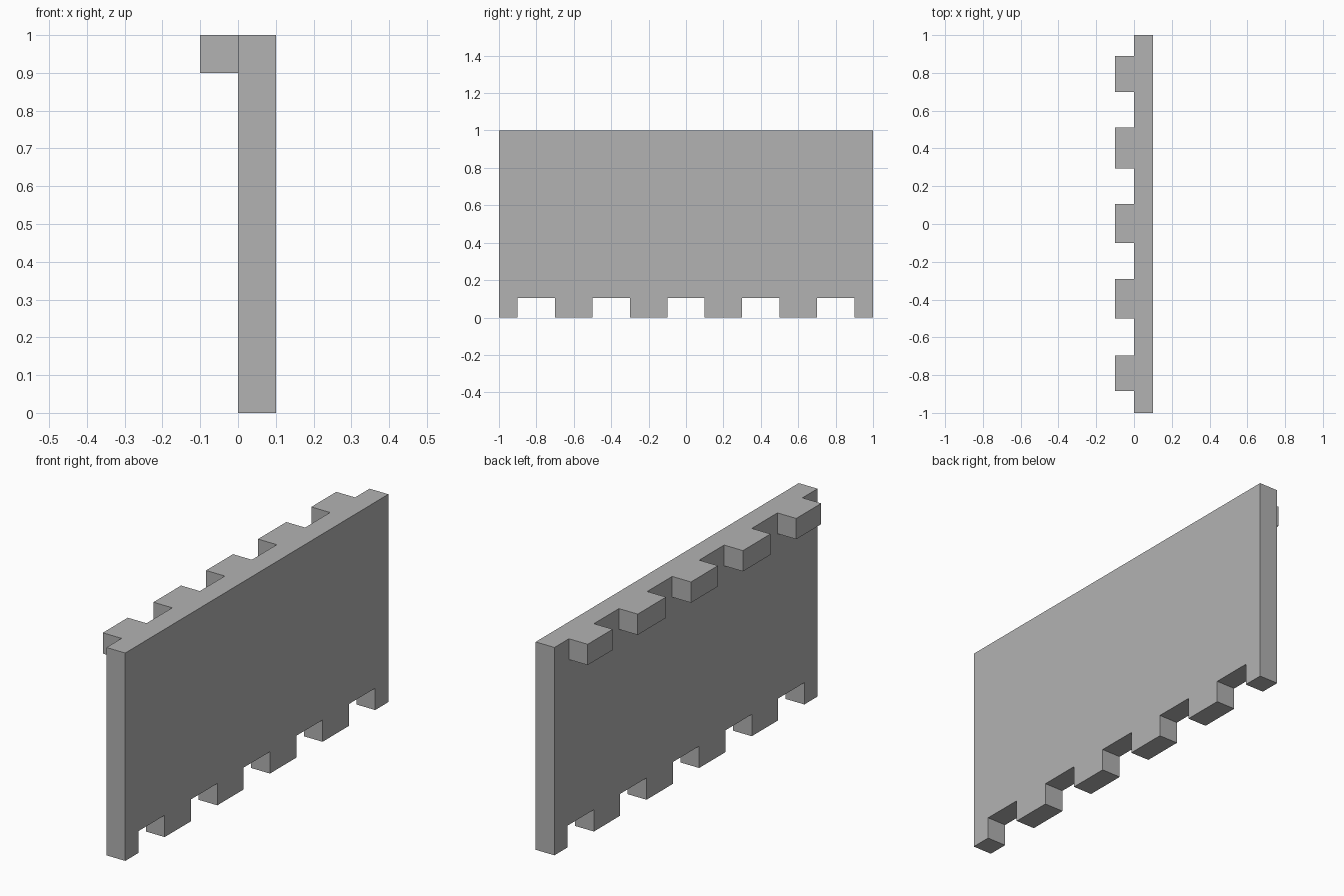
import bpy
import bmesh
import math
from mathutils import Vector

cube = bpy.data.objects.get("Cube")
if cube:
    bpy.data.objects.remove(cube, do_unlink=True)

THICK, TAB_Z, NOTCH_Z = 0.1, 0.9, 0.105
NOTCHES = [(c - 0.1, c + 0.1) for c in (-0.8, -0.4, 0, 0.4, 0.8)]
TABS = [(-0.885, -0.695), (-0.5, -0.29), (-0.1, 0.105), (0.295, 0.51), (0.7, 0.89)]

grey = bpy.data.materials.new("plain grey")
grey.use_nodes = True
colour = (0.448, 0.448, 0.448, 1)
grey.diffuse_color = colour
grey.node_tree.nodes["Principled BSDF"].inputs["Base Color"].default_value = colour

# Panel outline with notches along the bottom edge
outline = [(-1, 0)]
for a, b in NOTCHES:
    outline += [(a, 0), (a, NOTCH_Z), (b, NOTCH_Z), (b, 0)]
outline += [(1, 0), (1, 1), (-1, 1)]

bm = bmesh.new()
face = bm.faces.new([bm.verts.new((0, y, z)) for y, z in outline])
solid = bmesh.ops.extrude_face_region(bm, geom=[face], use_keep_orig=True)
moved = [v for v in solid["geom"] if isinstance(v, bmesh.types.BMVert)]
bmesh.ops.translate(bm, verts=moved, vec=(THICK, 0, 0))
bmesh.ops.recalc_face_normals(bm, faces=bm.faces)


def slice_panel(point, normal):
    geom = bm.verts[:] + bm.edges[:] + bm.faces[:]
    bmesh.ops.bisect_plane(bm, geom=geom, plane_co=point, plane_no=normal)


# Mark out the tabs on the inner side, then pull them out
slice_panel((0, 0, TAB_Z), (0, 0, 1))
for pair in TABS:
    for y in pair:
        slice_panel((0, y, 0), (0, 1, 0))


def is_tab(f):
    c = f.calc_center_median()
    return (f.normal.x < -0.9 and c.z > TAB_Z
            and any(a < c.y < b for a, b in TABS))


tab_faces = [f for f in bm.faces if is_tab(f)]
tabs = bmesh.ops.extrude_face_region(bm, geom=tab_faces)
moved = [v for v in tabs["geom"] if isinstance(v, bmesh.types.BMVert)]
bmesh.ops.translate(bm, verts=moved, vec=Vector((-THICK, 0, 0)))
leftover = [f for f in tab_faces if f.is_valid]
if leftover:
    bmesh.ops.delete(bm, geom=leftover, context="FACES_ONLY")

# Merge the flat faces again
bmesh.ops.dissolve_limit(bm, angle_limit=math.radians(1),
                         verts=bm.verts[:], edges=bm.edges[:])
bmesh.ops.recalc_face_normals(bm, faces=bm.faces)

mesh = bpy.data.meshes.new("notched_panel")
bm.to_mesh(mesh)
bm.free()
mesh.materials.append(grey)
panel = bpy.data.objects.new("notched_panel", mesh)
bpy.context.collection.objects.link(panel)
